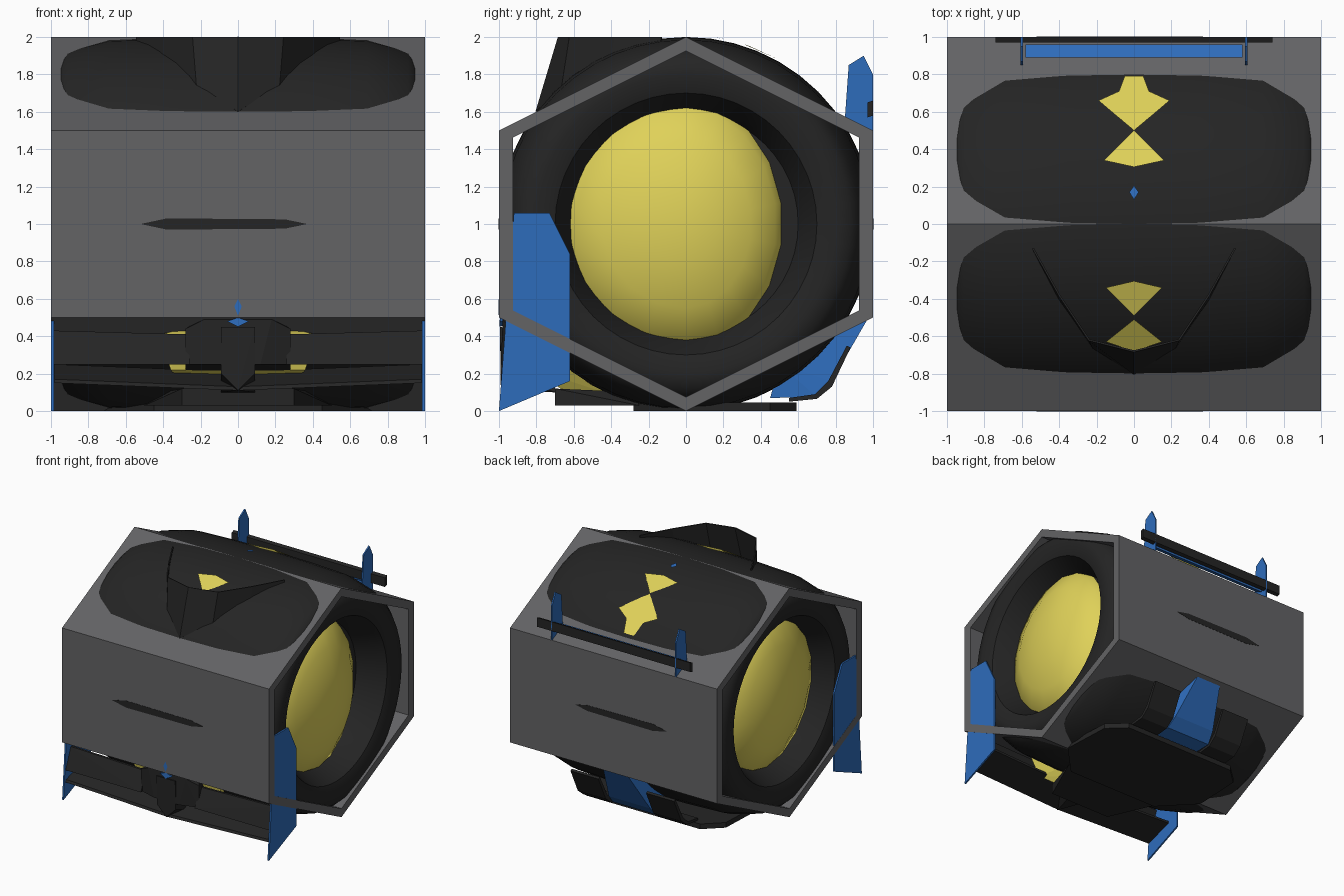
import bpy, bmesh, math
from mathutils import Vector

cube = bpy.data.objects.get("Cube")
if cube:
    bpy.data.objects.remove(cube, do_unlink=True)


def material(name, rgb):
    m = bpy.data.materials.new(name)
    m.use_nodes = True
    m.diffuse_color = (*rgb, 1)
    m.node_tree.nodes["Principled BSDF"].inputs["Base Color"].default_value = (*rgb, 1)
    return m


GREY = material("grey", (0.125, 0.125, 0.13))
BLACK = material("black", (0.018, 0.018, 0.018))
YELLOW = material("yellow", (0.74, 0.64, 0.1))
BLUE = material("blue", (0.027, 0.15, 0.5))


def finish(name, bm, mat, smooth=False, fix=True):
    if fix:
        bmesh.ops.recalc_face_normals(bm, faces=bm.faces)
    me = bpy.data.meshes.new(name)
    bm.to_mesh(me)
    bm.free()
    me.materials.append(mat)
    ob = bpy.data.objects.new(name, me)
    bpy.context.collection.objects.link(ob)
    if smooth:
        bpy.ops.object.select_all(action='DESELECT')
        ob.select_set(True)
        bpy.context.view_layer.objects.active = ob
        bpy.ops.object.shade_smooth_by_angle(angle=math.radians(40))
    return ob


def side_plate(name, profile, x0, x1, mat):
    """Extrude a (y, z) outline along x."""
    bm = bmesh.new()
    face = bm.faces.new([bm.verts.new((x0, y, z)) for y, z in profile])
    ext = bmesh.ops.extrude_face_region(bm, geom=[face])["geom"]
    bmesh.ops.translate(bm, vec=(x1 - x0, 0, 0),
                        verts=[g for g in ext if isinstance(g, bmesh.types.BMVert)])
    return finish(name, bm, mat)


def hull(name, points, mat, mirror=True):
    """Convex solid from points, mirrored across x."""
    bm = bmesh.new()
    for x, y, z in points:
        bm.verts.new((x, y, z))
        if mirror and x:
            bm.verts.new((-x, y, z))
    res = bmesh.ops.convex_hull(bm, input=bm.verts)
    loose = {g for g in res["geom_interior"] if isinstance(g, bmesh.types.BMVert)}
    bmesh.ops.delete(bm, geom=list(loose), context='VERTS')
    return finish(name, bm, mat)


def lathe(name, profile, mat, steps, squash=1.0):
    """Revolve an (x, radius) profile about the x axis at z = 1."""
    bm = bmesh.new()
    vs = [bm.verts.new((x, 0, 1 + r)) for x, r in profile]
    es = [bm.edges.new(p) for p in zip(vs, vs[1:])]
    bmesh.ops.spin(bm, geom=vs + es, cent=(0, 0, 1), axis=(1, 0, 0),
                   angle=math.tau, steps=steps)
    bmesh.ops.remove_doubles(bm, verts=bm.verts, dist=0.0005)
    for v in bm.verts:
        if v.co.y > 0:
            v.co.y *= squash
    return finish(name, bm, mat, smooth=True)


def tread_patch(name, outline, mat):
    """Thin painted patch lying on the top of the drum."""
    bm = bmesh.new()
    r = 1.01
    f = bm.faces.new([bm.verts.new((x, y, 1 + math.sqrt(r * r - y * y)))
                      for x, y in outline])
    f.normal_update()
    if f.normal.z < 0:
        f.normal_flip()
    return finish(name, bm, mat, fix=False)


# Hexagonal casing with open ends
HEX = [(0, 1), (1, 0.5), (1, -0.5), (0, -1), (-1, -0.5), (-1, 0.5)]
bm = bmesh.new()
rings = [[bm.verts.new((x, y * s, 1 + z * s)) for y, z in HEX]
         for x, s in ((-1, 1), (1, 1), (1, 0.925), (-1, 0.925))]
for a, b in zip(rings, rings[1:] + rings[:1]):
    for i in range(6):
        j = (i + 1) % 6
        bm.faces.new((a[i], a[j], b[j], b[i]))
finish("hex_casing", bm, GREY)

# Drum that swells through the slanted faces, with recessed ends
half = [(0, 1), (0.35, 0.997), (0.69, 0.985), (0.91, 0.93), (0.965, 0.88),
        (0.985, 0.8), (0.95, 0.7), (0.82, 0.635), (0.72, 0.6), (0.72, 0)]
lathe("drum", [(-x, r) for x, r in half[:0:-1]] + half, BLACK, 48)

# Domed hubs
dome = [(0.72, 0.66), (0.78, 0.62), (0.87, 0.45), (0.93, 0.22), (0.945, 0)]
for side, sign in (("left", 1), ("right", -1)):
    lathe("hub_" + side, [(sign * x, r) for x, r in dome], YELLOW, 18, 0.78)

# Painted marks on the drum
tread_patch("rear_mark_upper", [(0, 0.5), (0.16, 0.34), (0, 0.305), (-0.16, 0.34)], YELLOW)
tread_patch("rear_mark_lower", [(0, 0.5), (0.19, 0.66), (0.08, 0.71), (0.05, 0.79),
                                (-0.05, 0.79), (-0.08, 0.71), (-0.19, 0.66)], YELLOW)
tread_patch("front_mark_upper", [(0, -0.49), (0.15, -0.34), (0, -0.305), (-0.15, -0.34)], YELLOW)
tread_patch("front_mark_lower", [(0, -0.51), (0.15, -0.63), (0, -0.68), (-0.15, -0.63)], YELLOW)
tread_patch("top_dot", [(0, 0.205), (0.025, 0.17), (0, 0.13), (-0.025, 0.17)], BLUE)

# Narrow slits on the front and rear faces
slit = [(-0.52, 0), (-0.38, 0.03), (0.25, 0.025), (0.37, 0), (0.25, -0.025), (-0.38, -0.03)]
for name, y in (("front_slit", -1), ("rear_slit", 1)):
    hull(name, [(x, y * d, 1 + z) for x, z in slit for d in (0.998, 1.002)], BLACK, False)
hull("front_dot", [(0, -1.002, 0.6), (0.02, -1.002, 0.56), (0, -1.002, 0.51),
                   (0, -0.99, 0.56)], BLUE)

# V-shaped collar rising from the front of the drum
low = [(0.54, -0.13, 1.97), (0.4, -0.4, 1.9), (0.22, -0.66, 1.74), (0, -0.8, 1.6)]
high = [(0.54, -0.13, 2), (0.4, -0.38, 2), (0.24, -0.62, 2), (0, -0.68, 2)]
bm = bmesh.new()
rows = [[bm.verts.new(p) for p in row + [(-x, y, z) for x, y, z in row[-2::-1]]]
        for row in (low, high)]
for i in range(len(rows[0]) - 1):
    bm.faces.new((rows[0][i], rows[0][i + 1], rows[1][i + 1], rows[1][i]))
collar = finish("front_collar", bm, BLACK)
mod = collar.modifiers.new("thickness", 'SOLIDIFY')
mod.thickness = 0.01
mod.offset = 0

# Front wing: end plates, main plane and upper flaps
plate = [(-1, 0), (-0.92, 1.06), (-0.73, 1.06), (-0.62, 0.84), (-0.62, 0.16)]
for side, s in (("left", 1), ("right", -1)):
    side_plate("front_end_plate_" + side, plate, s * 0.985, s * 0.999, BLUE)
    hull("front_wing_" + side,
         [(s * x, y, z + dz) for x, z in ((0, 0.11), (0.98, 0.15))
          for y, dz in ((-0.98, 0), (-0.97, 0.02), (-0.72, 0.08), (-0.72, 0.1))],
         BLACK, False)
    hull("front_flap_" + side,
         [(s * x, y, z) for x, top in ((0.26, 0.41), (0.985, 0.43))
          for y, z in ((-0.97, 0.25), (-0.95, 0.25), (-0.9, top), (-0.88, top))],
         BLACK, False)

# Nose with its keel and yellow underbody
hull("nose", [(0.28, -0.94, 0.25), (0.28, -0.94, 0.44), (0.18, -0.98, 0.49),
              (0.12, -0.99, 0.25), (0.28, -0.7, 0.2), (0.2, -0.8, 0.49)], BLACK)
hull("nose_keel", [(0.09, -0.995, 0.45), (0.09, -0.99, 0.2), (0, -0.99, 0.11),
                   (0.09, -0.7, 0.1), (0.09, -0.7, 0.4)], BLACK)
hull("nose_tip", [(0.06, -0.995, 0.48), (0, -0.995, 0.5), (0, -0.998, 0.45),
                  (0.03, -0.9, 0.48)], BLUE)
hull("underbody", [(0.42, -0.84, 0.41), (0.28, -0.86, 0.44), (0.36, -0.8, 0.22),
                   (0.25, -0.62, 0.08), (0.22, -0.35, 0.07), (0.3, -0.4, 0.2)], YELLOW)

# Floor
hull("floor", [(x, y, z) for x, y in ((0.45, -0.28), (0.72, 0), (0.7, 0.45), (0.55, 0.59))
               for z in (0, 0.045)], BLACK)
hull("floor_front", [(0.5, -0.25, 0.03), (0.3, -0.7, 0.03), (0.4, -0.25, 0.1),
                     (0.3, -0.7, 0.12)], BLACK)

# Tail under the rear slanted face
hull("tail", [(0.22, 0.45, 0.07), (0.22, 0.7, 0.075), (0.2, 0.78, 0.16),
              (0.12, 0.97, 0.49), (0.12, 0.9, 0.45), (0.22, 0.5, 0.25)], BLUE)
for side, s in (("left", 1), ("right", -1)):
    strake = [(0.55, 0.05), (0.7, 0.065), (0.78, 0.13), (0.88, 0.34),
              (0.86, 0.35), (0.76, 0.16), (0.69, 0.09), (0.55, 0.07)]
    side_plate("tail_plate_" + side, strake, s * 0.23, s * 0.5, BLACK)

# Rear wing
fin = [(0.85, 1.57), (0.87, 1.85), (0.95, 1.9), (1, 1.8), (1, 1.5)]
for side, s in (("left", 1), ("right", -1)):
    side_plate("rear_end_plate_" + side, fin, s * 0.594, s * 0.606, BLUE)
side_plate("rear_wing_bar", [(0.97, 1.57), (1, 1.58), (1, 1.66), (0.97, 1.65)],
           -0.74, 0.74, BLACK)
side_plate("rear_wing_plank", [(0.89, 1.59), (0.96, 1.56), (0.96, 1.58), (0.89, 1.61)],
           -0.58, 0.58, BLUE)
